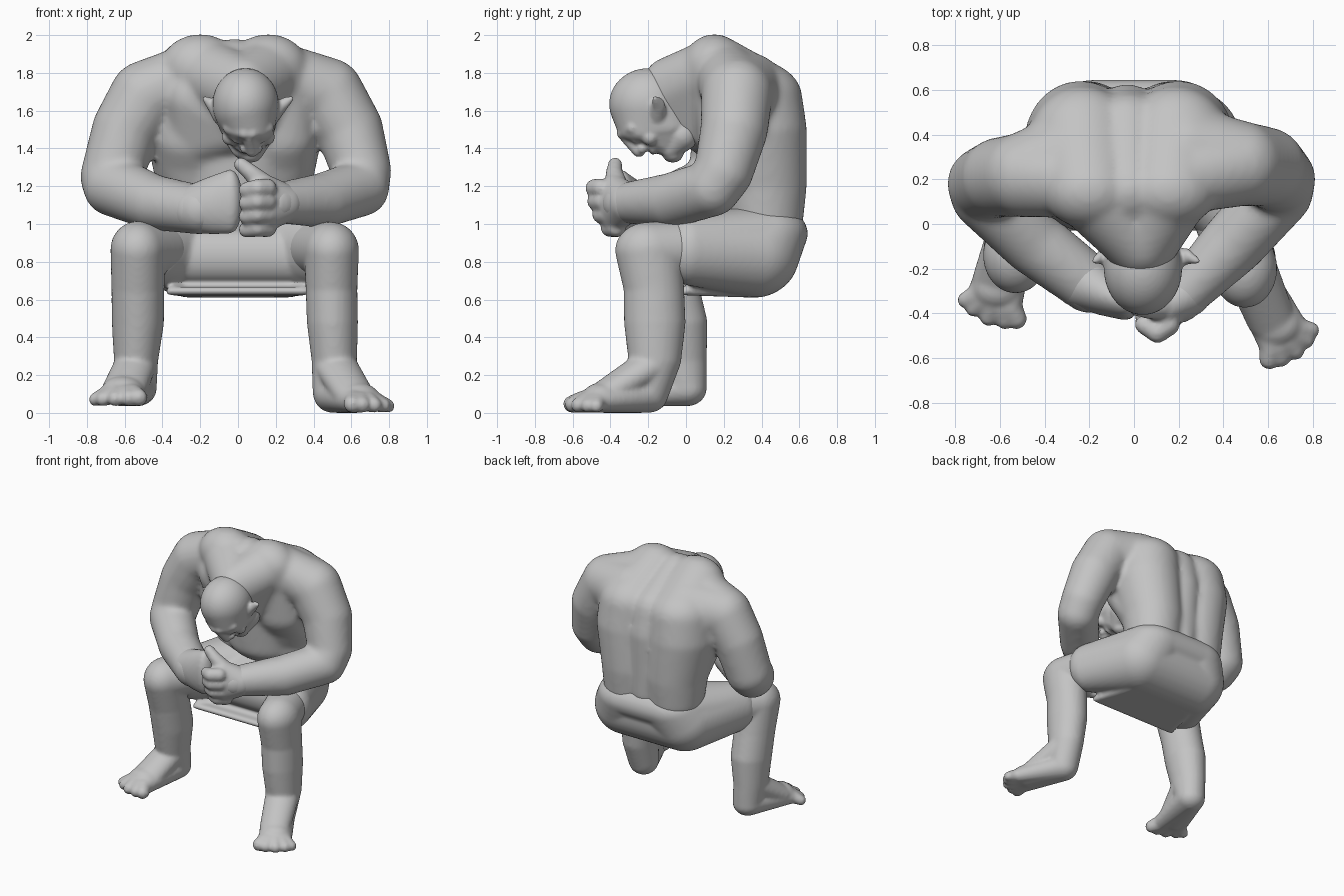
import bpy
import bmesh
import math
from mathutils import Vector

default_cube = bpy.data.objects.get("Cube")
if default_cube:
    bpy.data.objects.remove(default_cube, do_unlink=True)

clay = bpy.data.materials.new("grey clay")
clay.use_nodes = True
clay_colour = (.55, .55, .55, 1)
clay.diffuse_color = clay_colour
clay.node_tree.nodes["Principled BSDF"].inputs["Base Color"].default_value = clay_colour

# Directions of a unit sphere, shared by every muscle ball
sphere = bmesh.new()
bmesh.ops.create_icosphere(sphere, subdivisions=4, radius=1)
directions = [vert.co.normalized() for vert in sphere.verts]
sphere.free()


def ball(centre, *radii):
    """A ball, or an ellipsoid when three radii are given."""
    return Vector(centre), Vector(radii if len(radii) == 3 else radii * 3)


def chain(*balls):
    """Groups that join each ball to the next one."""
    return [list(pair) for pair in zip(balls, balls[1:])]


def hull(*balls):
    """One group wrapping all the balls."""
    return [list(balls)]


def mirrored(groups, middle=0):
    """The groups together with their reflection across x = middle."""
    def flip(centre, radii):
        return Vector((middle * 2 - centre.x, centre.y, centre.z)), radii
    return groups + [[flip(*item) for item in group] for group in groups]


def bridge(*balls):
    """One group wrapping the balls and their reflections."""
    return hull(*(item for group in mirrored(hull(*balls)) for item in group))


def build(name, groups, voxel, smoothing):
    """Wrap each group in a convex skin, fuse the skins and soften the seams."""
    bm = bmesh.new()
    for group in groups:
        verts = [bm.verts.new(centre + direction * radii)
                 for centre, radii in group for direction in directions]
        bmesh.ops.convex_hull(bm, input=verts)
    loose = [vert for vert in bm.verts if not vert.link_faces]
    bmesh.ops.delete(bm, geom=loose, context='VERTS')
    bmesh.ops.recalc_face_normals(bm, faces=bm.faces[:])
    mesh = bpy.data.meshes.new(name)
    bm.to_mesh(mesh)
    bm.free()
    mesh.materials.append(clay)
    obj = bpy.data.objects.new(name, mesh)
    bpy.context.collection.objects.link(obj)

    fuse = obj.modifiers.new("fuse", 'REMESH')
    fuse.mode = 'VOXEL'
    fuse.voxel_size = voxel
    fuse.use_smooth_shade = True
    soften = obj.modifiers.new("soften", 'SMOOTH')
    soften.factor = .5
    soften.iterations = smoothing
    bpy.context.view_layer.objects.active = obj
    for modifier in (fuse, soften):
        bpy.ops.object.modifier_apply(modifier=modifier.name)


# Hunched torso: side lobes leave a shallow spine groove between them
hip = ball((.17, .42, 1.02), .2, .2, .15)
waist = ball((.17, .41, 1.2), .22, .23, .12)
lat = ball((.2, .37, 1.5), .25, .27, .2)
shoulder_blade = ball((.19, .345, 1.67), .25, .27, .2)
trapezius = ball((.16, .15, 1.83), .21, .17, .175)
belly_side = ball((.18, .28, 1.32), .22, .15, .1)
chest = ball((.2, .21, 1.46), .21, .15, .17)
collar = ball((.22, .18, 1.7), .18, .14, .15)
torso = mirrored(chain(hip, waist, lat, shoulder_blade, trapezius)
                 + chain(waist, belly_side, chest, collar, trapezius)
                 + chain(lat, chest), -.02)
torso += chain(ball((-.02, .46, 1.05), .15), ball((-.03, .47, 1.5), .155),
               ball((-.03, .42, 1.66), .17), ball((-.02, .15, 1.83), .15))
torso += chain(ball((0, .32, 1.15), .28, .22, .16), ball((0, .24, 1.4), .28, .17, .16))

# Thick neck sweeping from the back down to the skull
nape = ball((.035, -.1, 1.705), .155, .14, .175)
throat = ball((.04, .04, 1.53), .14, .1, .13)
for centre in ((-.16, .12, 1.8), (.15, .14, 1.81)):
    torso += hull(ball(centre, .2, .155, .175), nape, throat)

# Right side of the chest twists forward
torso += hull(ball((-.24, .09, 1.67), .14, .12, .15), ball((-.2, .19, 1.46), .18, .14, .15), throat)

# Arms bent in towards the lap, their shoulders flowing into the back
left_shoulder = ball((.475, .27, 1.69), .19)
right_shoulder = ball((-.49, .22, 1.675), .19)
left_arm = chain(ball((.23, .32, 1.7), .21), left_shoulder, ball((.59, .255, 1.5), .178),
                 ball((.655, .2, 1.28), .157), ball((.65, .14, 1.19), .15),
                 ball((.45, -.08, 1.125), .145), ball((.2, -.34, 1.11), .105))
right_arm = chain(ball((-.24, .31, 1.7), .21), right_shoulder,
                  ball((-.595, .21, 1.5), .178), ball((-.67, .18, 1.25), .165),
                  ball((-.66, .13, 1.2), .16), ball((-.45, -.08, 1.115), .147),
                  ball((-.2, -.27, 1.075), .13))
left_arm += hull(ball((.19, .2, 1.81), .16), left_shoulder)
right_arm += hull(ball((-.21, .19, 1.81), .16), right_shoulder)
build("torso_and_arms", torso + left_arm + right_arm, .019, 8)

# Right hand, cupped around the other fist
right_hand = chain(ball((-.24, -.25, 1.08), .125), ball((-.13, -.31, 1.1), .1, .1, .155),
                   ball((-.04, -.35, 1.12), .065, .08, .17))
build("right_hand", right_hand, .014, 4)

# Left fist with curled fingers and a raised thumb
left_hand = chain(ball((.24, -.31, 1.11), .105), ball((.14, -.38, 1.11), .085, .09, .155))
for level in range(4):
    height = 1.19 - level * .07
    depth = level * level * .009 - .45
    left_hand += chain(ball((.155, depth, height), .05), ball((.105, depth - .035, height), .048),
                       ball((.045, depth, height - .01), .042))
left_hand += chain(ball((.13, -.37, 1.21), .06), ball((.07, -.38, 1.27), .045),
                   ball((.015, -.375, 1.315), .038))
build("left_hand", left_hand, .012, 5)

# Skull, mid face, cheeks and jaw
face_middle = .055
head = hull(ball((.04, -.2, 1.635), .175, .207, .19), ball((.05, -.12, 1.52), .15, .16, .1),
            ball((.06, -.22, 1.49), .13, .14, .07))
head += hull(ball((.05, -.12, 1.52), .15, .15, .09), ball((.06, -.07, 1.4), .08, .07, .05),
             ball((.06, -.18, 1.45), .11, .08, .045))
head += mirrored(chain(ball((.1, -.02, 1.47), .085), ball((.09, -.08, 1.4), .055)), face_middle)
head += mirrored(hull(ball((.15, -.19, 1.46), .045)), face_middle)

# Heavy brows above sunken eyes
head += mirrored(chain(ball((.075, -.335, 1.48), .032), ball((.15, -.28, 1.51), .04)),
                 face_middle)
head += mirrored(hull(ball((.115, -.265, 1.45), .026)), face_middle)

# Nose, lips and chin
head += chain(ball((.06, -.32, 1.46), .03), ball((.075, -.25, 1.39), .036))
head += mirrored(hull(ball((.105, -.23, 1.4), .026)), .07)
head += hull(ball((.06, -.16, 1.42), .085, .06, .045))
for lip_y in (-.175, -.135):
    head += hull(ball((.065, lip_y, 1.385), .06, .018, .018))
head += hull(ball((.065, -.07, 1.37), .065, .055, .045))

# Pointed ears
for root_x, tip_x in ((.2, .283), (-.115, -.177)):
    head += chain(ball((root_x, -.15, 1.59), .022, .045, .055),
                  ball(((root_x + tip_x) / 2, -.145, 1.63), .014, .035, .04),
                  ball((tip_x, -.165, 1.665), .014))
build("head", head, .01, 4)

# Shorts: seat, thighs and the cloth stretched between them
seat = ball((.25, .36, .84), .23, .24, .23)
pelvis = ball((.18, .42, .95), .24, .225, .155)
thigh = ball((.44, .02, .86), .16, .14, .185)
crotch = ball((.28, .1, .83), .1, .1, .14)
hem = ball((.36, -.01, .645), .022), ball((.25, .36, .635), .025)
shorts = mirrored(hull(pelvis, seat) + hull(seat, thigh) + hull(pelvis, thigh))
for wrapped in ([seat], [pelvis], [seat, crotch], hem):
    shorts += bridge(*wrapped)
build("shorts", shorts, .015, 4)


def foot(heel, instep, big_toe, small_toe, floor):
    """A broad foot with five toes fanned between the two given ends."""
    heel_ball = ball((*heel, floor + .095), .105, .105, .095)
    groups = []
    big_toe, small_toe = Vector(big_toe), Vector(small_toe)
    middle = Vector(instep)
    for index in range(5):
        share = index / 4
        toe = big_toe.lerp(small_toe, share)
        toe += (toe - middle).normalized() * .035 * math.sin(share * math.pi)
        root = middle.lerp(toe, .6)
        size = .046 - share * .01
        knuckle = ball((*root, floor + .06), size + .012)
        groups += chain(heel_ball, knuckle, ball((*toe, floor + size), size))
    return groups + hull(heel_ball, ball((*instep, floor + .08), .115, .1, .08))


# Left leg, foot set further forward and turned out
left_leg = chain(ball((.42, .02, .87), .15), ball((.495, -.2, .86), .145, .175, .15),
                 ball((.495, -.17, .66), .137, .16, .12), ball((.5, -.165, .48), .135, .163, .12),
                 ball((.51, -.165, .28), .12, .14, .1), ball((.505, -.2, .11), .11, .11, .1))
left_leg += hull(ball((.52, -.2, .24), .12, .12, .08), ball((.61, -.42, .1), .11, .1, .07))
left_leg += foot((.505, -.2), (.635, -.45), (.605, -.605), (.795, -.475), 0)
build("left_leg", left_leg, .013, 5)

# Right leg, foot drawn back
right_leg = chain(ball((-.42, .03, .87), .15), ball((-.53, -.14, .865), .145, .17, .15),
                  ball((-.53, -.09, .66), .14, .16, .12), ball((-.53, -.05, .48), .138, .163, .12),
                  ball((-.54, -.03, .28), .117, .14, .1), ball((-.535, 0, .14), .105, .11, .1))
right_leg += hull(ball((-.545, -.05, .25), .115, .12, .08), ball((-.6, -.24, .13), .12, .1, .07))
right_leg += foot((-.535, .005), (-.61, -.28), (-.525, -.425), (-.755, -.34), .035)
build("right_leg", right_leg, .013, 5)
